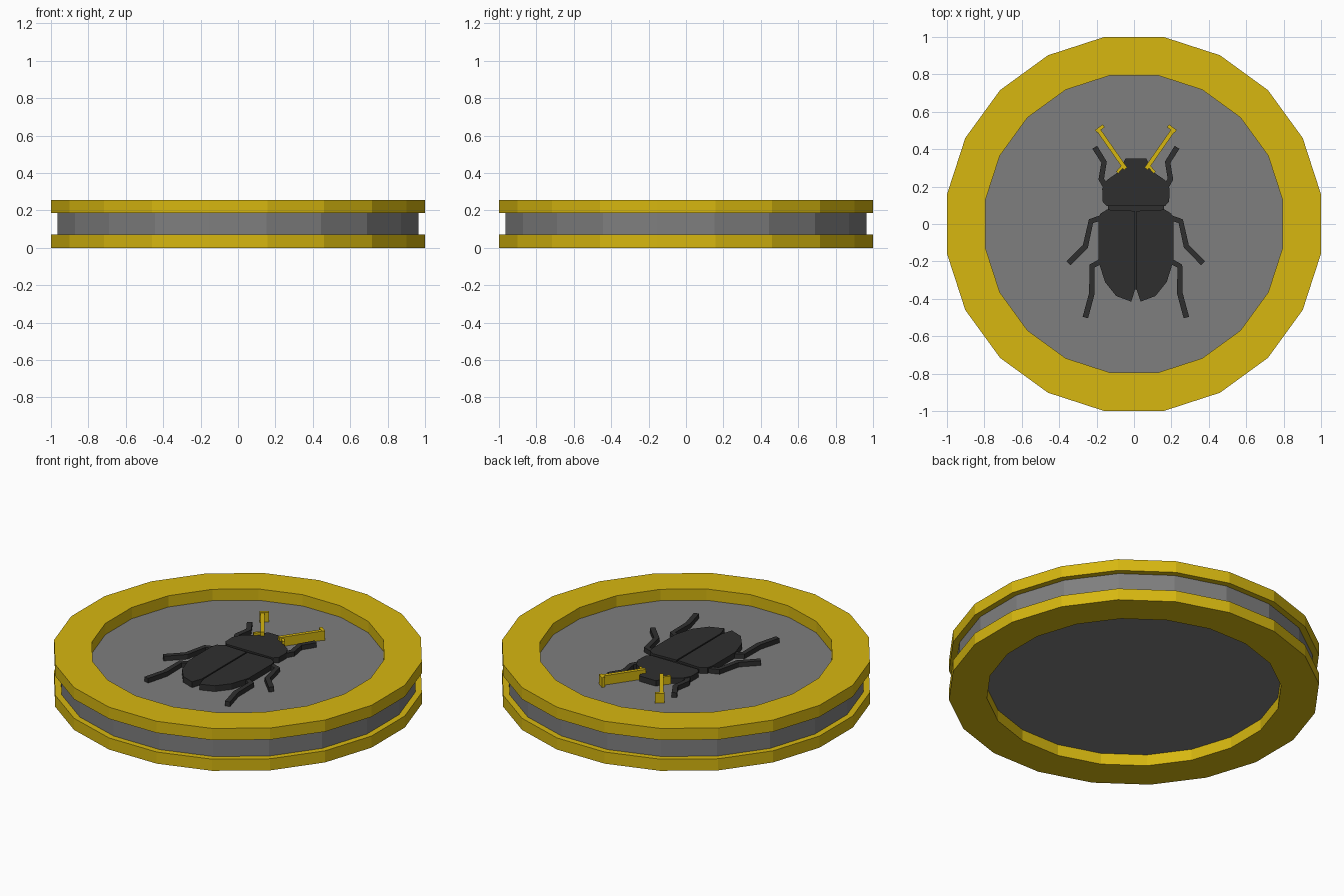
import bpy, bmesh, math
from mathutils import Vector

cube = bpy.data.objects.get("Cube")
if cube:
    bpy.data.objects.remove(cube, do_unlink=True)

SIDES = 20
AXIS = 0.01            # beetle centre line
FLOOR = 0.18           # beetle parts start just inside the disc


def material(name, r, g, b):
    mat = bpy.data.materials.new(name)
    mat.use_nodes = True
    mat.diffuse_color = (r, g, b, 1)
    mat.node_tree.nodes["Principled BSDF"].inputs["Base Color"].default_value = (r, g, b, 1)
    return mat


gold = material("gold", 0.68, 0.475, 0.005)
grey = material("stone grey", 0.21, 0.21, 0.21)
black = material("beetle black", 0.028, 0.028, 0.028)


def finish(name, bm, mat):
    bmesh.ops.recalc_face_normals(bm, faces=bm.faces[:])
    mesh = bpy.data.meshes.new(name)
    bm.to_mesh(mesh)
    bm.free()
    mesh.materials.append(mat)
    obj = bpy.data.objects.new(name, mesh)
    bpy.context.collection.objects.link(obj)
    return obj


def ngon(radius):
    step = math.tau / SIDES
    return [Vector((radius * math.cos((i + 0.5) * step), radius * math.sin((i + 0.5) * step)))
            for i in range(SIDES)]


def prism(name, outline, bottom, top, mat):
    """Extrude a flat outline upwards."""
    bm = bmesh.new()
    face = bm.faces.new([bm.verts.new((p[0], p[1], bottom)) for p in outline])
    new = bmesh.ops.extrude_face_region(bm, geom=[face], use_keep_orig=True)["geom"]
    verts = [v for v in new if isinstance(v, bmesh.types.BMVert)]
    bmesh.ops.translate(bm, verts=verts, vec=(0, 0, top - bottom))
    return finish(name, bm, mat)


def ring(name, outer, inner, bottom, top, mat):
    """Flat-sided ring with a rectangular section."""
    bm = bmesh.new()
    section = [(outer, bottom), (outer, top), (inner, top), (inner, bottom)]
    loops = [[bm.verts.new((p.x, p.y, z)) for p in ngon(r)] for r, z in section]
    for k, a in enumerate(loops):
        b = loops[(k + 1) % len(loops)]
        for i in range(SIDES):
            j = (i + 1) % SIDES
            bm.faces.new((a[i], a[j], b[j], b[i]))
    return finish(name, bm, mat)


def ribbon(path, width):
    """Outline of a bent strip with mitred corners."""
    pts = [Vector(p) for p in path]
    left, right = [], []
    for i, p in enumerate(pts):
        d_in = (p - pts[max(i - 1, 0)]).normalized()
        d_out = (pts[min(i + 1, len(pts) - 1)] - p).normalized()
        d = (d_in + d_out).normalized()
        side = Vector((-d.y, d.x)) * width / 2
        left.append(p + side)
        right.append(p - side)
    return left + right[::-1]


def pair(name, outline, bottom, top, mat):
    """One copy on each side of the beetle."""
    for label, sign in (("left", 1), ("right", -1)):
        pts = [(AXIS + sign * p[0], p[1]) for p in outline]
        prism(f"{label}_{name}", pts, bottom, top, mat)


def symmetric(half):
    return [(AXIS + x, y) for x, y in half] + [(AXIS - x, y) for x, y in reversed(half)]


# Coin: grey core between two gold rims
R = 1 / math.cos(math.pi / SIDES)
prism("core_disc", ngon(0.977), 0.068, 0.187, grey)
ring("lower_rim", R, 0.805, 0, 0.07, gold)
ring("upper_rim", R, 0.805, 0.185, 0.255, gold)

# Beetle body
head = [(0.055, 0.35), (0.09, 0.28), (0.155, 0.235), (0.18, 0.19), (0.178, 0.12), (0.155, 0.095)]
prism("head_and_thorax", symmetric(head), FLOOR, 0.22, black)
prism("waist", symmetric([(0.15, 0.1), (0.15, 0.06)]), FLOOR, 0.21, black)
prism("wing_seam", symmetric([(0.01, 0.07), (0.01, -0.35)]), FLOOR, 0.21, black)
wing = [(0.004, 0.07), (0.155, 0.077), (0.19, 0.055), (0.2, 0.02), (0.2, -0.2),
        (0.165, -0.31), (0.105, -0.385), (0.025, -0.415), (0.004, -0.35)]
pair("wing_case", wing, FLOOR, 0.222, black)

# Legs
legs = {
    "front_leg": [(0.15, 0.18), (0.185, 0.24), (0.17, 0.33), (0.22, 0.41)],
    "middle_leg": [(0.15, 0.045), (0.24, 0.015), (0.27, -0.12), (0.36, -0.21)],
    "hind_leg": [(0.16, -0.185), (0.235, -0.225), (0.235, -0.37), (0.27, -0.5)],
}
for name, path in legs.items():
    pair(name, ribbon(path, 0.03), FLOOR, 0.215, black)

# Antennae with short clubs and root stubs
pair("antenna", ribbon([(0.055, 0.295), (0.205, 0.51)], 0.022), FLOOR, 0.243, gold)
pair("antenna_club", ribbon([(0.172, 0.525), (0.213, 0.495)], 0.018), FLOOR, 0.245, gold)
pair("antenna_root", ribbon([(0.07, 0.31), (0.1, 0.275)], 0.015), FLOOR, 0.235, gold)
